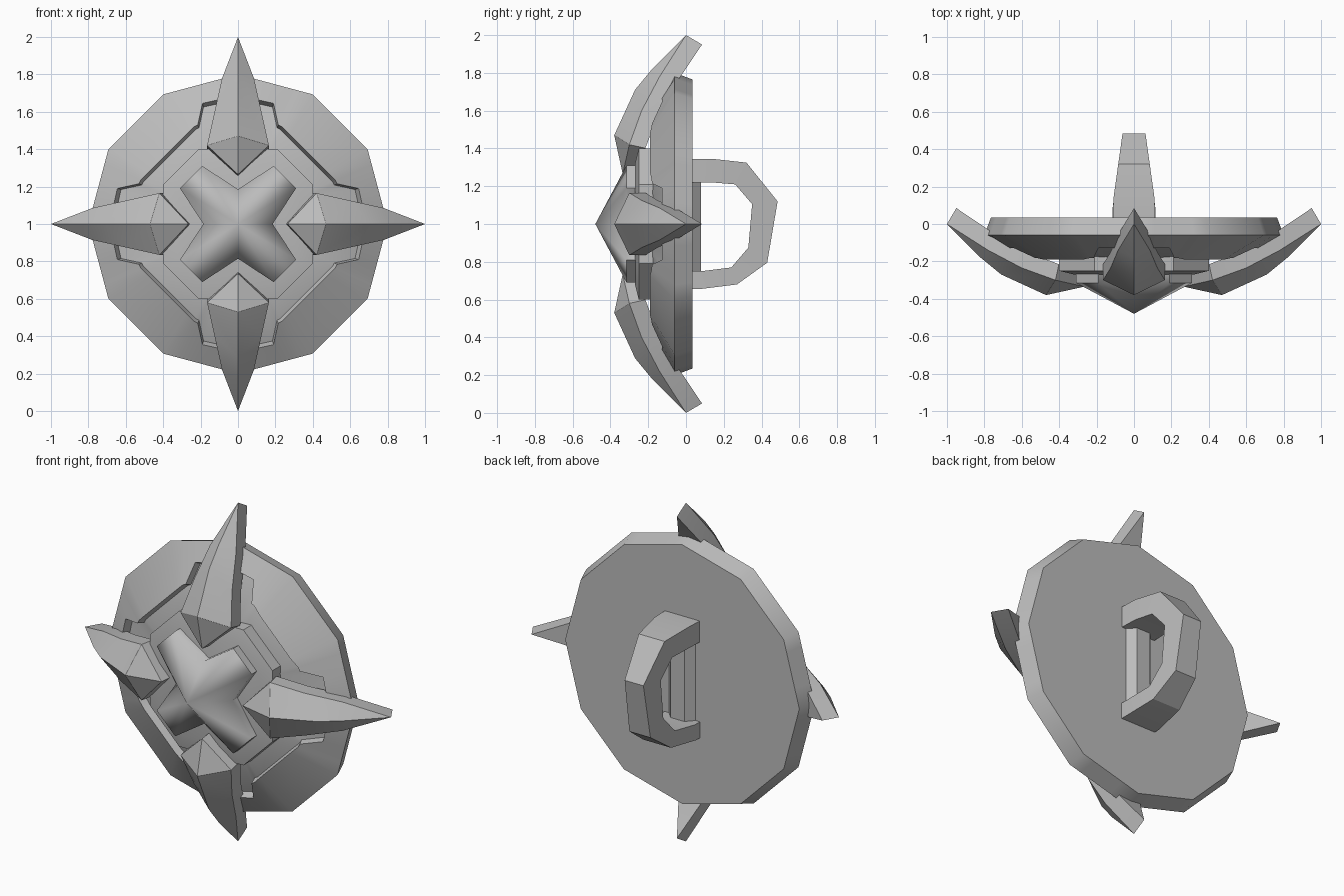
import bpy, bmesh, math
from mathutils import Vector

cube = bpy.data.objects.get("Cube")
if cube:
    bpy.data.objects.remove(cube, do_unlink=True)

steel = bpy.data.materials.new("grey steel")
steel.use_nodes = True
GREY = (0.5, 0.5, 0.5, 1)
steel.diffuse_color = GREY
steel.node_tree.nodes["Principled BSDF"].inputs["Base Color"].default_value = GREY


def loft(name, rings, smooth=35, turn=0):
    """Skin rings of (x, y, z) points; z is measured from the shield centre."""
    bm = bmesh.new()
    rows = [[bm.verts.new(p) for p in ring] for ring in rings]
    for a, b in zip(rows, rows[1:]):
        n = len(a)
        for i in range(n):
            j = (i + 1) % n
            bm.faces.new((a[i], a[j], b[j], b[i]))
    for row in (rows[0], rows[-1]):
        bm.faces.new(row)
    bmesh.ops.remove_doubles(bm, verts=bm.verts, dist=0.0005)
    bmesh.ops.recalc_face_normals(bm, faces=bm.faces)
    mesh = bpy.data.meshes.new(name)
    bm.to_mesh(mesh)
    bm.free()
    mesh.materials.append(steel)
    obj = bpy.data.objects.new(name, mesh)
    obj.location.z = 1
    obj.rotation_euler.y = math.radians(turn)
    bpy.context.collection.objects.link(obj)
    bpy.ops.object.select_all(action='DESELECT')
    obj.select_set(True)
    bpy.context.view_layer.objects.active = obj
    bpy.ops.object.shade_smooth_by_angle(angle=math.radians(smooth))
    return obj


def four_way(quadrant):
    """Repeat one quadrant of an outline around the centre."""
    pts = []
    for _ in range(4):
        pts += quadrant
        quadrant = [(-v, u) for u, v in quadrant]
    return pts


def ring(outline, y, scale=1):
    return [(u * scale, y, v * scale) for u, v in outline]


def dodecagon(outline, radius):
    """Twelve-sided outline sampled at the angles of another outline."""
    pts = []
    for u, v in outline:
        a = math.atan2(v, u)
        off = a % (math.pi / 6) - math.pi / 12
        r = radius * math.cos(math.pi / 12) / math.cos(off)
        pts.append((r * math.cos(a), r * math.sin(a)))
    return pts


# Shield disc with a stepped recess in its front
half = [(0.68, 0), (0.665, 0.1), (0.645, 0.19), (0.53, 0.215), (0.52, 0.235), (0.479, 0.276)]
recess = four_way(half + [(v, u) for u, v in reversed(half[1:])])
lip = [(u, -0.06 - (0.8 - math.hypot(u, v)) * 0.53, v) for u, v in recess]
floor = [(x * 0.97, y + 0.04, z * 0.97) for x, y, z in lip]
loft("shield_disc", [
    ring(dodecagon(recess, 0.765), 0.035),
    ring(dodecagon(recess, 0.8), -0.06),
    lip, floor,
    ring(dodecagon(recess, 0.4), -0.19),
])

# Octagonal hub plate
octagon = four_way([(0.4, 0.21), (0.21, 0.4)])
loft("hub_plate", [ring(octagon, -0.15), ring(octagon, -0.25), ring(octagon, -0.27, 0.8)])

# Cross-shaped boss rising to a point
cross = four_way([(0.185, 0), (0.31, 0.19), (0.19, 0.31)])
loft("cross_boss", [ring(cross, -0.24), ring(cross, -0.315), ring(cross, -0.48, 0)], 60)

# Four ridged spikes: (ridge r, ridge y, edge r, edge y, half width)
stations = [
    (1.0, 0.0, 1.0, 0.0, 0),
    (0.82, -0.18, 0.78, -0.14, 0.085),
    (0.71, -0.27, 0.6, -0.235, 0.125),
    (0.47, -0.38, 0.42, -0.30, 0.165),
    (0.265, -0.335, 0.265, -0.335, 0),
]
spike_rings = []
for ridge_r, ridge_y, r, y, w in stations:
    back_r = r - 0.01 - 0.04 * (r - 0.265) / 0.735
    back_y = y + 0.085
    spike_rings.append([(-w, back_y, back_r), (-w, y, r), (0, ridge_y, ridge_r),
                        (w, y, r), (w, back_y, back_r)])
for i, side in enumerate(("top", "left", "bottom", "right")):
    loft("spike_" + side, spike_rings, 30, 90 * i)

# Rear handle: (outer y, outer z, inner y, inner z), tapering away from the disc
path = [
    (0.0, 0.345, 0.0, 0.22), (0.14, 0.345, 0.14, 0.22), (0.32, 0.325, 0.26, 0.21),
    (0.485, 0.12, 0.35, 0.105), (0.43, -0.205, 0.33, -0.125),
    (0.27, -0.32, 0.24, -0.23), (0.07, -0.345, 0.08, -0.25), (0.0, -0.345, 0.0, -0.25),
]


def handle_width(y):
    return min(0.115, 0.115 - (y - 0.1) * 0.14)


handle_rings = []
for oy, oz, iy, iz in path:
    wo, wi = handle_width(oy), handle_width(iy)
    handle_rings.append([(-wo, oy, oz), (wo, oy, oz), (wi, iy, iz), (-wi, iy, iz)])
loft("handle", handle_rings, 25)

# Bevelled bar on the disc between the handle ends
loft("handle_base", [[(-0.1, 0.02, z), (-0.045, 0.08, z), (0.045, 0.08, z), (0.1, 0.02, z)]
                     for z in (-0.28, 0.28)], 25)
